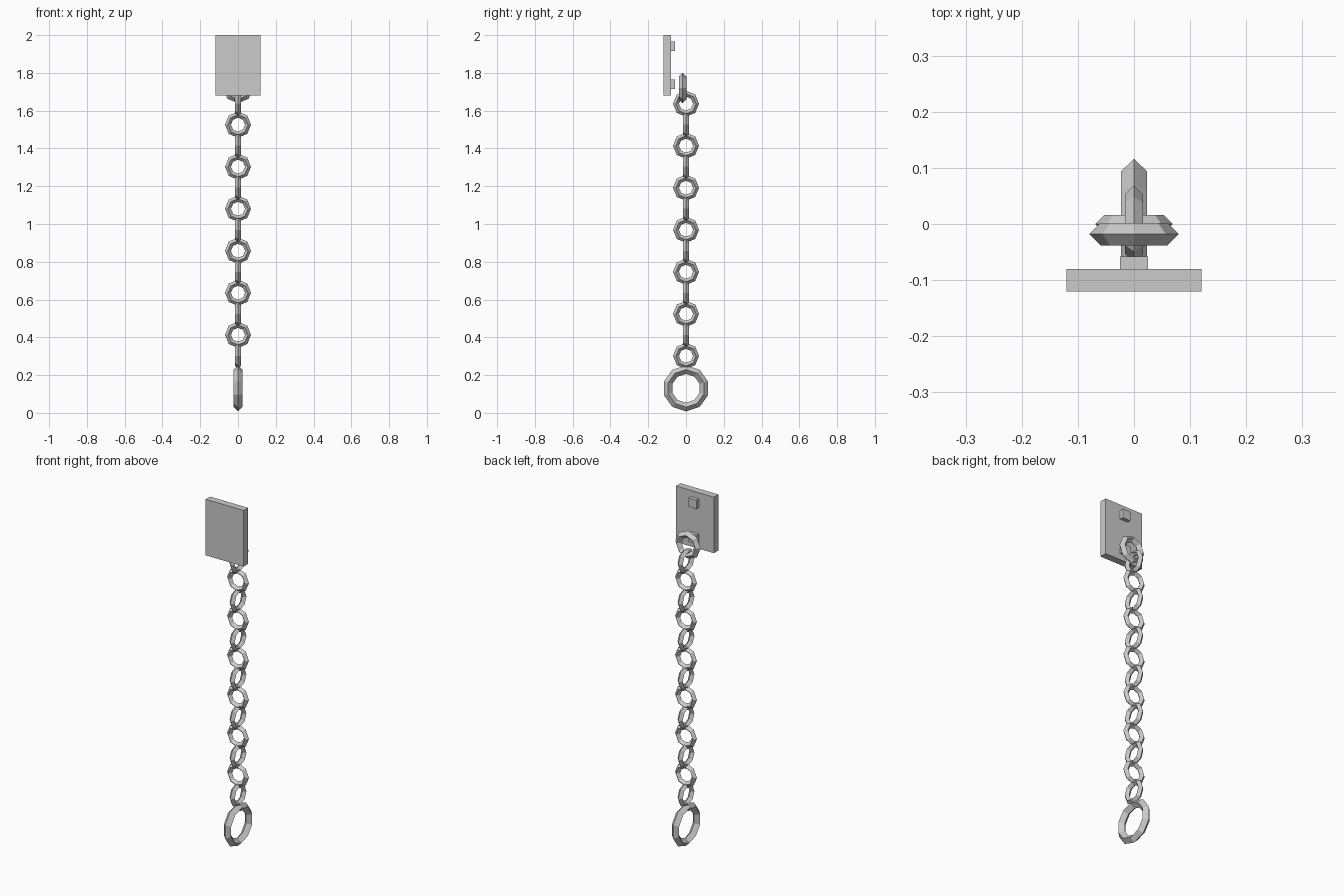
import bpy, math

if "Cube" in bpy.data.objects:
    bpy.data.objects.remove(bpy.data.objects["Cube"])

def box(name, lo, hi):
    bpy.ops.mesh.primitive_cube_add(size=1, location=[(a + b) / 2 for a, b in zip(lo, hi)])
    ob = bpy.context.object
    ob.name = name
    ob.scale = [b - a for a, b in zip(lo, hi)]

def ring(name, y, z, major, minor, segments, sideways):
    # upright faceted ring with a diamond cross-section
    rot = (0, math.pi / 2, 0) if sideways else (math.pi / 2, 0, 0)
    bpy.ops.mesh.primitive_torus_add(major_segments=segments, minor_segments=4,
        major_radius=major, minor_radius=minor, location=(0, y, z), rotation=rot)
    bpy.context.object.name = name

# wall plate and its two studs
box("wall_plate", (-0.12, -0.12, 1.68), (0.12, -0.08, 2.0))
for name, z in (("upper_stud", 1.94), ("lower_stud", 1.74)):
    box(name, (-0.025, -0.08, z - 0.025), (0.025, -0.058, z + 0.025))

# ring hanging at the plate
ring("mount_ring", -0.018, 1.72, 0.06, 0.02, 8, False)

# chain of alternating links
for i in range(13):
    ring(f"chain_link_{i + 1}", 0, 1.637 - i * 0.11125, 0.053, 0.016, 8, i % 2 == 0)

# large end ring
ring("end_ring", 0, 0.13, 0.099, 0.023, 10, True)
